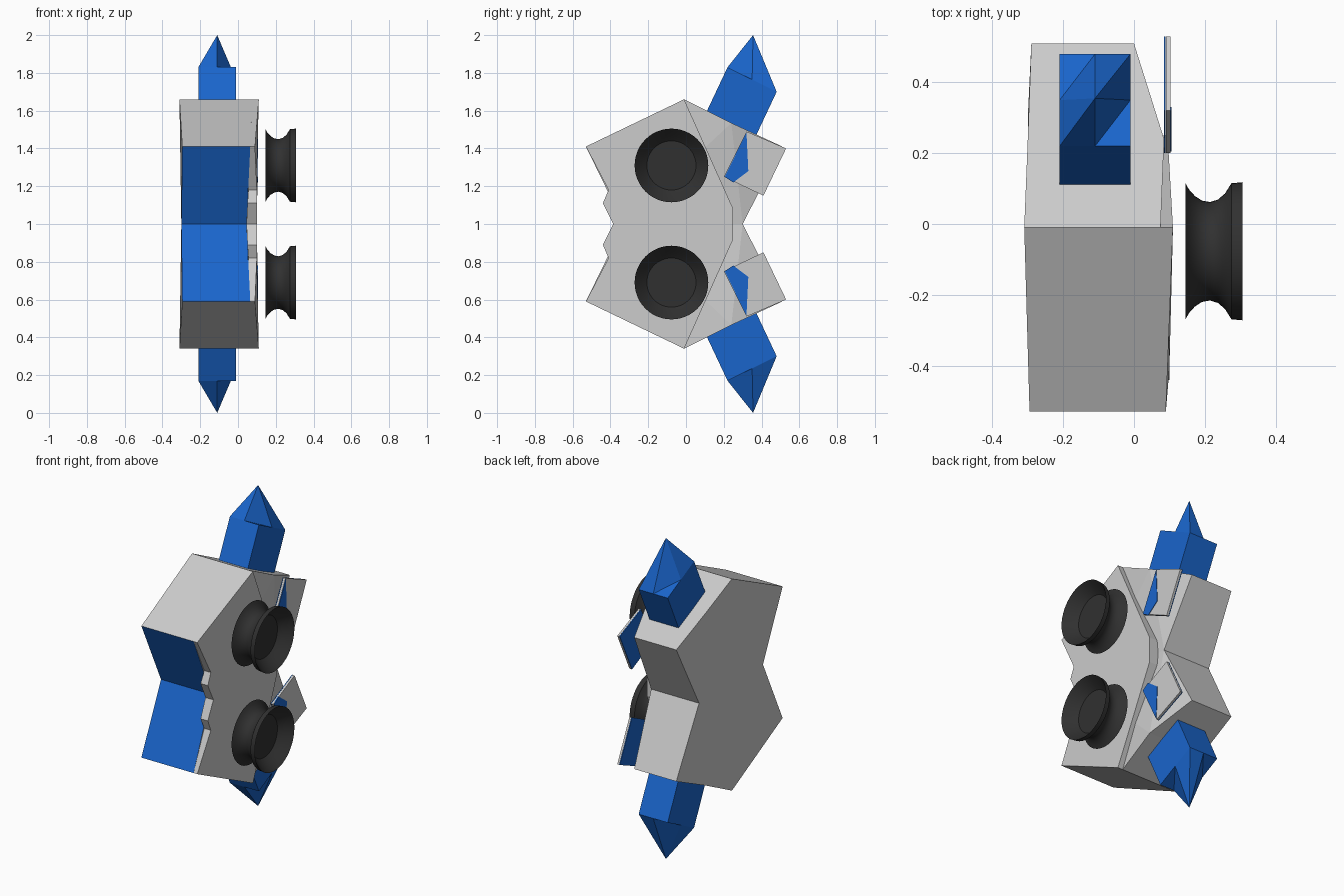
import bpy, bmesh, math

if "Cube" in bpy.data.objects:
    bpy.data.objects.remove(bpy.data.objects["Cube"])


def material(name, color):
    m = bpy.data.materials.new(name)
    m.diffuse_color = color
    m.use_nodes = True
    m.node_tree.nodes["Principled BSDF"].inputs["Base Color"].default_value = m.diffuse_color
    return m


BLUE = material("blue", (0.01, 0.13, 0.60, 1))
BLACK = material("dark_rubber", (0.03, 0.03, 0.03, 1))
GREY = material("grey", (0.6, 0.6, 0.6, 1))


def make(name, verts, faces, mats=(), blue_faces=()):
    me = bpy.data.meshes.new(name)
    me.from_pydata(verts, [], faces)
    for m in mats:
        me.materials.append(m)
    for i in blue_faces:
        me.polygons[i].material_index = 1
    bm = bmesh.new()
    bm.from_mesh(me)
    bmesh.ops.recalc_face_normals(bm, faces=bm.faces)
    bm.to_mesh(me)
    bm.free()
    ob = bpy.data.objects.new(name, me)
    bpy.context.collection.objects.link(ob)
    return ob


def slab(name, pts, mats=(), blue_edges=(), tris=None):
    """Slab from (y, z, x_left, x_right) outline points."""
    n = len(pts)
    verts = [(p[2], p[0], p[1]) for p in pts] + [(p[3], p[0], p[1]) for p in pts]
    sides = [(i, (i + 1) % n, n + (i + 1) % n, n + i) for i in range(n)]
    right = tris if tris else [tuple(range(n))]
    faces = sides + [tuple(range(n))] + [tuple(n + i for i in f) for f in right]
    return make(name, verts, faces, mats, blue_edges)


def flip(pts):
    """Mirror outline points about the waist at z = 1."""
    return [(p[0], 2 - p[1]) + tuple(p[2:]) for p in pts]


# Waisted hull: blue front, right flank bends inward towards the rear
upper = [(-0.33, 1.0, -0.30, 0.045), (-0.53, 1.41, -0.295, 0.065),
         (-0.01, 1.66, -0.31, 0.075), (0.24, 1.535, -0.30, 0.085),
         (0.51, 1.41, -0.29, 0.0), (0.30, 1.0, -0.30, 0.03)]
hull = upper + flip(upper[1:5][::-1])
slab("hull", hull, (GREY, BLUE), (0, 9),
     [(0, 1, 2), (0, 2, 3), (3, 4, 5), (0, 3, 5), (0, 5, 7), (5, 6, 7), (0, 7, 8), (0, 8, 9)])

# Raised plate on the right flank
plate = [(-0.385, 1.0, 0.045, 0.10), (-0.44, 1.11, 0.05, 0.10), (-0.41, 1.18, 0.055, 0.10),
         (-0.53, 1.41, 0.06, 0.09), (-0.01, 1.66, 0.06, 0.11), (0.25, 1.08, 0.03, 0.095)]
slab("flank_plate", plate + flip(plate[1:][::-1]), (GREY,))

for label, side in (("upper", lambda p: p), ("lower", flip)):
    # Thin rear flap with blue inner lining and a blue patch
    flap = [(0.20, 1.25), (0.32, 1.49), (0.53, 1.40), (0.41, 1.15)]
    slab(label + "_flap", side([p + (0.09, 0.103) for p in flap]), (GREY,))
    slab(label + "_flap_lining", side([p + (0.085, 0.089) for p in flap]), (BLUE,))
    patch = [(0.205, 1.25), (0.32, 1.485), (0.33, 1.28), (0.25, 1.22)]
    slab(label + "_flap_patch", side([p + (0.10, 0.106) for p in patch]), (BLUE,))

    # Tilted square spike with an off-axis point
    s = 1 if label == "upper" else -1
    ring = [(0, 0), (0.5, 0), (1, 0), (1, 0.5), (1, 1), (0.5, 1), (0, 1), (0, 0.5)]
    verts = []
    for y, z in ((0.10, 1.575), (0.22, 1.83)):
        for u, v in ring:
            verts.append((-0.01 - 0.2 * u, y + 0.26 * v, 1 + s * (z - 0.13 * v - 1)))
    verts.append((-0.11, 0.355, 1 + s))
    faces = [(i, (i + 1) % 8, 8 + (i + 1) % 8, 8 + i) for i in range(8)]
    rim = [9, 10, 11, 13, 14, 15]
    faces += [(rim[i], rim[(i + 1) % 6], 16) for i in range(6)]
    faces += [(15, 8, 9), (11, 12, 13), tuple(range(8))]
    make(label + "_spike", verts, faces, (BLUE,))

    # Waisted spool wheel, open cup with a disc at the waist
    prof = [(0.145, 0.193), (0.155, 0.175), (0.172, 0.156), (0.192, 0.143), (0.215, 0.139),
            (0.237, 0.146), (0.257, 0.163), (0.275, 0.192), (0.306, 0.195),
            (0.292, 0.182), (0.262, 0.158), (0.235, 0.13)]
    n = 48
    verts = [(x, -0.077 + r * math.cos(2 * math.pi * k / n),
              1 + s * 0.31 + r * math.sin(2 * math.pi * k / n)) for x, r in prof for k in range(n)]
    faces = [(j * n + k, j * n + (k + 1) % n, (j + 1) * n + (k + 1) % n, (j + 1) * n + k)
             for j in range(len(prof) - 1) for k in range(n)]
    faces += [tuple(range(n)), tuple(range(len(verts) - n, len(verts)))]
    wheel = make(label + "_wheel", verts, faces, (BLACK,))
    bpy.ops.object.select_all(action='DESELECT')
    wheel.select_set(True)
    bpy.context.view_layer.objects.active = wheel
    bpy.ops.object.shade_smooth_by_angle(angle=math.radians(30))
